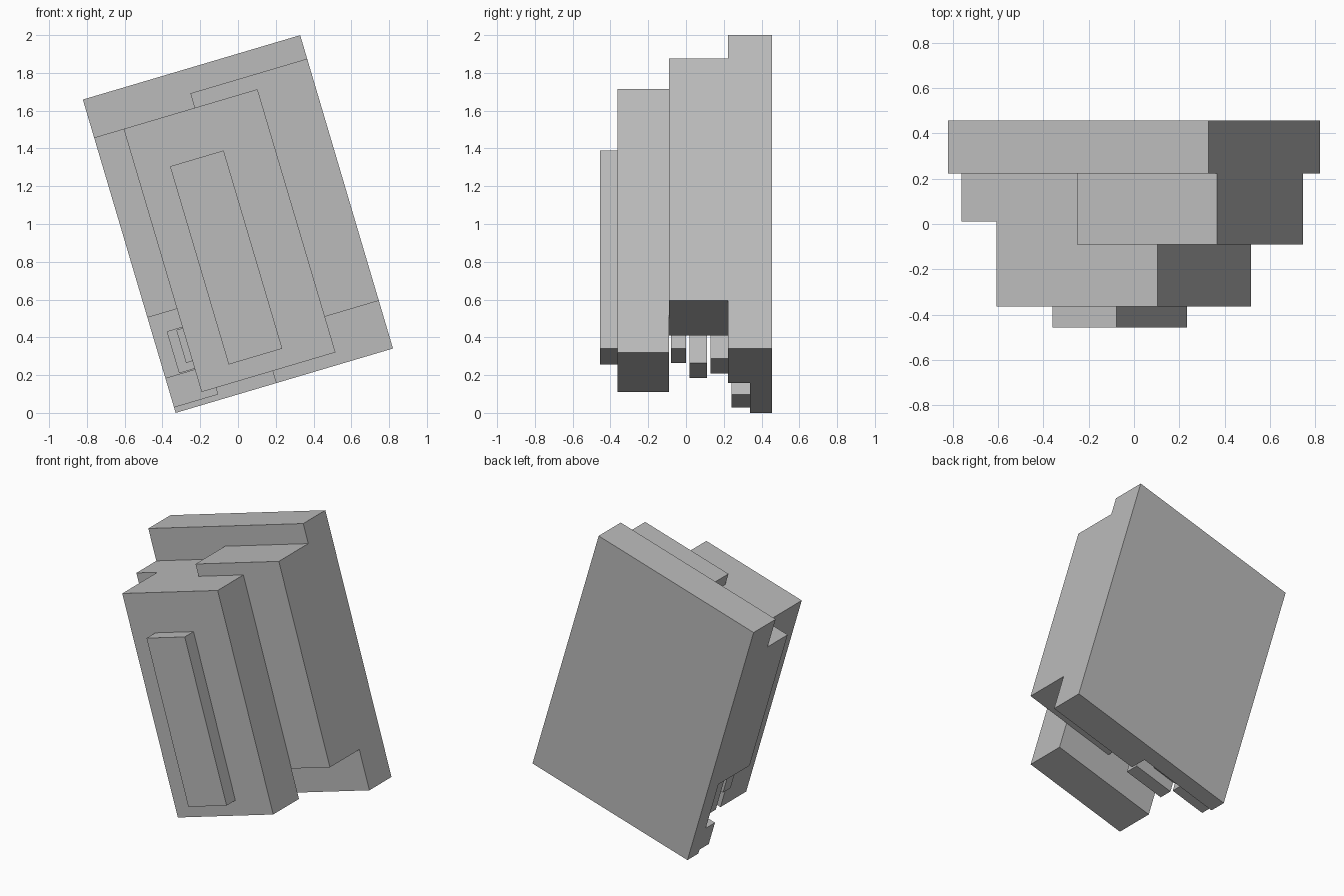
import bpy, bmesh, math
from mathutils import Matrix

cube = bpy.data.objects.get("Cube")
if cube:
    bpy.data.objects.remove(cube, do_unlink=True)

# One plain grey for everything
grey = bpy.data.materials.new("plain grey")
grey.use_nodes = True
colour = (0.5, 0.5, 0.5, 1)
grey.diffuse_color = colour
grey.node_tree.nodes["Principled BSDF"].inputs["Base Color"].default_value = colour

W, H = 1.2, 1.73          # back panel size
NOTCH_U, NOTCH_V = 0.555, 0.526
TILT = Matrix.Translation((-0.33, 0, 0)) @ Matrix.Rotation(-math.radians(16.5), 4, 'Y')


def prism(name, outline, y0, y1):
    """Extrude a panel outline from y0 to y1, then lean it to the side."""
    bm = bmesh.new()
    face = bm.faces.new([bm.verts.new((u, y0, v)) for u, v in outline])
    grown = bmesh.ops.extrude_face_region(bm, geom=[face])["geom"]
    verts = [e for e in grown if isinstance(e, bmesh.types.BMVert)]
    bmesh.ops.translate(bm, verts=verts, vec=(0, y1 - y0, 0))
    bmesh.ops.recalc_face_normals(bm, faces=bm.faces)
    bm.transform(TILT)
    mesh = bpy.data.meshes.new(name)
    bm.to_mesh(mesh)
    bm.free()
    mesh.materials.append(grey)
    ob = bpy.data.objects.new(name, mesh)
    bpy.context.collection.objects.link(ob)
    return ob


def rect(u0, u1, v0, v1):
    return [(u0, v0), (u1, v0), (u1, v1), (u0, v1)]


def middle(left):
    """Stepped outline of the middle layers, starting at the given left edge."""
    return [(NOTCH_U, 0.264), (W, 0.264), (W, 1.6), (NOTCH_U, 1.6),
            (NOTCH_U, 1.52), (left, 1.52), (left, NOTCH_V), (NOTCH_U, NOTCH_V)]


# Stepped body, stacked from back to front
body = prism("stepped_body", rect(0, W, 0, H), 0.34, 0.456)
layers = [
    prism("notched_panel", [(NOTCH_U, 0), (W, 0), (W, H), (0, H),
                            (0, NOTCH_V), (NOTCH_U, NOTCH_V)], 0.222, 0.34),
    prism("middle_wide", middle(0), 0.01, 0.222),
    prism("middle_narrow", middle(0.163), -0.09, 0.01),
    prism("front_panel", rect(0.163, 0.902, 0.067, 1.52), -0.363, -0.09),
    prism("front_bar", rect(0.342, 0.638, 0.166, 1.26), -0.456, -0.363),
]
for layer in layers:
    mod = body.modifiers.new("join " + layer.name, 'BOOLEAN')
    mod.operation, mod.solver, mod.object = 'UNION', 'EXACT', layer

# Bake the joined body and drop the pieces
bpy.context.view_layer.update()
graph = bpy.context.evaluated_depsgraph_get()
joined = bpy.data.meshes.new_from_object(body.evaluated_get(graph))
body.modifiers.clear()
body.data = joined
for layer in layers:
    bpy.data.objects.remove(layer, do_unlink=True)

# Small loose blocks in the lower notch
blocks = [
    (0.128, 0.40, 0.238, 0.42, -0.08, 0.0),
    (0.18, 0.46, 0.14, 0.37, 0.018, 0.11),
    (0.077, 0.35, 0.196, 0.427, 0.13, 0.222),
    (0.0, 0.244, 0.03, 0.192, 0.242, 0.34),
]
for i, (u0, u1, v0, v1, y0, y1) in enumerate(blocks, 1):
    prism(f"notch_block_{i}", rect(u0, u1, v0, v1), y0, y1)
